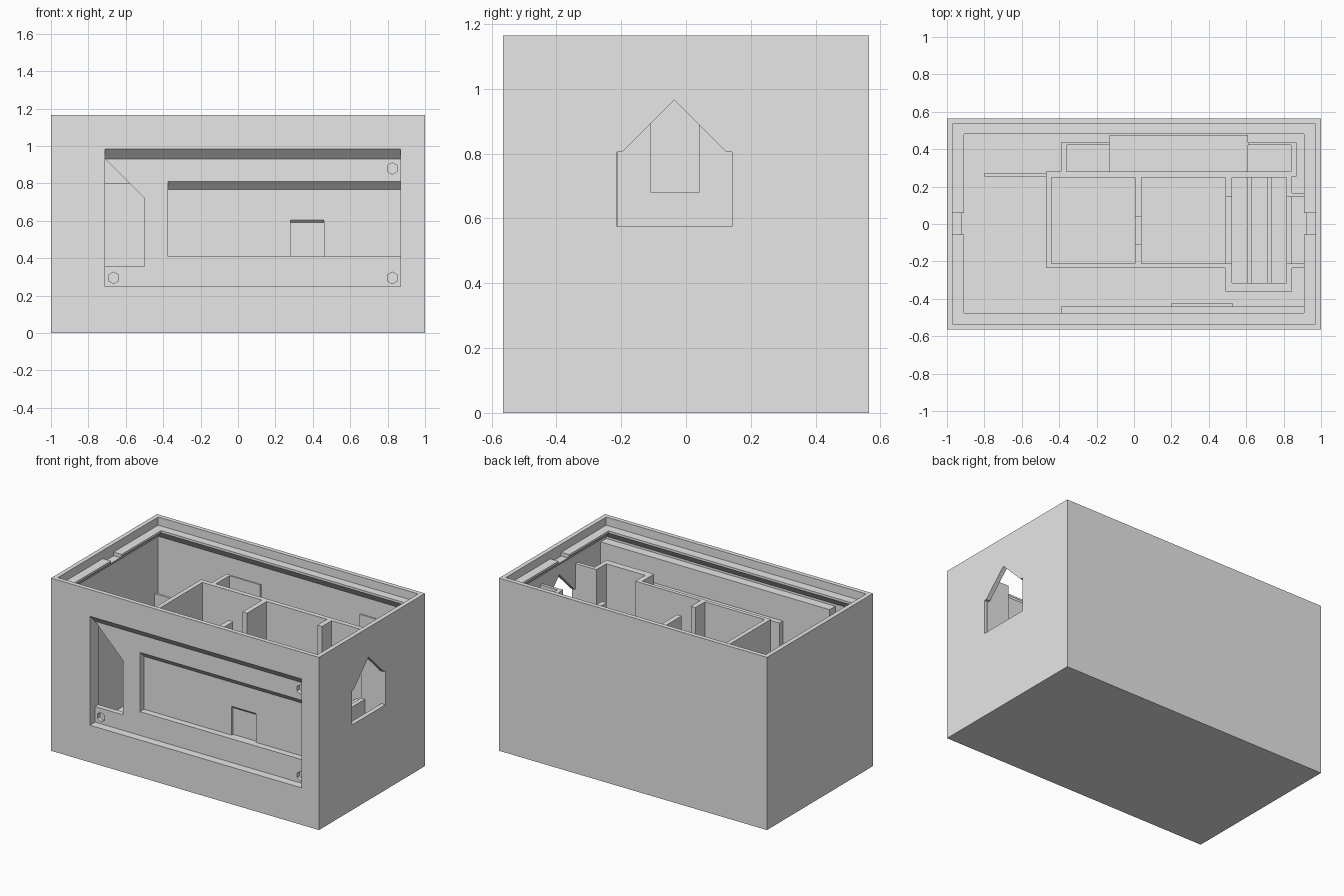
import bpy, bmesh, math
from mathutils import Vector

cube = bpy.data.objects.get("Cube")
if cube:
    bpy.data.objects.remove(cube, do_unlink=True)

grey = bpy.data.materials.new("plain grey")
grey.use_nodes = True
grey.diffuse_color = (0.8, 0.8, 0.8, 1)
grey.node_tree.nodes["Principled BSDF"].inputs["Base Color"].default_value = grey.diffuse_color


def loft(name, rings):
    """Closed solid through rings of equal point count."""
    bm = bmesh.new()
    rows = [[bm.verts.new(p) for p in ring] for ring in rings]
    n = len(rows[0])
    for low, high in zip(rows, rows[1:]):
        for i in range(n):
            j = (i + 1) % n
            bm.faces.new((low[i], low[j], high[j], high[i]))
    bm.faces.new(rows[0][::-1])
    bm.faces.new(rows[-1])
    bmesh.ops.recalc_face_normals(bm, faces=bm.faces)
    mesh = bpy.data.meshes.new(name)
    bm.to_mesh(mesh)
    bm.free()
    mesh.materials.append(grey)
    obj = bpy.data.objects.new(name, mesh)
    bpy.context.collection.objects.link(obj)
    return obj


def rect(hx, y0, y1, z):
    return [(-hx, y0, z), (hx, y0, z), (hx, y1, z), (-hx, y1, z)]


def box(name, x0, x1, y0, y1, z0, z1):
    return loft(name, [[(x0, y0, z), (x1, y0, z), (x1, y1, z), (x0, y1, z)] for z in (z0, z1)])


def prism_x(name, yz, x0, x1):
    return loft(name, [[(x, y, z) for y, z in yz] for x in (x0, x1)])


def prism_y(name, xz, y0, y1):
    return loft(name, [[(x, y, z) for x, z in xz] for y in (y0, y1)])


def combine(target, tool, operation):
    mod = target.modifiers.new("cut", "BOOLEAN")
    mod.operation, mod.object, mod.solver = operation, tool, "EXACT"
    with bpy.context.temp_override(object=target, active_object=target):
        bpy.ops.object.modifier_apply(modifier=mod.name)
    bpy.data.objects.remove(tool, do_unlink=True)


# Outer shell with a stepped rim and an overhanging inner lip
shell = box("outer_shell", -1, 1, -0.565, 0.565, 0, 1.165)
cavity = loft("cavity_cutter", [
    rect(0.97, -0.535, 0.535, 0.03),
    rect(0.97, -0.535, 0.535, 1.035),
    rect(0.91, -0.475, 0.48, 1.095),
    rect(0.91, -0.475, 0.48, 1.11),
    rect(0.97, -0.535, 0.535, 1.11),
    rect(0.97, -0.535, 0.535, 1.25)])
combine(shell, cavity, "DIFFERENCE")

# Notches in the lip at both ends
for side in (-1, 1):
    x0, x1 = sorted((side * 0.9, side * 0.97))
    combine(shell, box("notch_cutter", x0, x1, -0.055, 0.06, 1.085, 1.13), "DIFFERENCE")

# Thickened front wall behind the stepped recesses
for x0, x1, y1, z0, z1 in ((-0.74, 0.98, -0.475, 0.22, 1.02),
                           (-0.39, 0.98, -0.44, 0.38, 0.85),
                           (0.2, 0.53, -0.425, 0.39, 0.65)):
    combine(shell, box("front_backing", x0, x1, -0.55, y1, z0, z1), "UNION")

# Stepped front recesses, each with a sloped top
for x0, x1, z0, z1, y0, y1 in ((-0.71, 0.87, 0.25, 0.985, -0.565, -0.51),
                               (-0.375, 0.87, 0.41, 0.81, -0.51, -0.467),
                               (0.28, 0.46, 0.41, 0.605, -0.467, -0.452)):
    out = 0.02
    profile = [(y0 - out, z0), (y1, z0), (y1, z1 - (y1 - y0)), (y0 - out, z1 + out)]
    combine(shell, prism_x("recess_cutter", profile, x0, x1), "DIFFERENCE")

# Slanted opening through the front wall
opening = [(-0.71, 0.355), (-0.5, 0.355), (-0.5, 0.72), (-0.71, 0.93)]
combine(shell, prism_y("opening_cutter", opening, -0.53, -0.4), "DIFFERENCE")

# Hexagonal sockets in three corners of the recess
for x, z in ((-0.665, 0.295), (0.825, 0.295), (0.825, 0.88)):
    hexagon = [(x + 0.031 * math.sin(k * math.pi / 3), z + 0.031 * math.cos(k * math.pi / 3))
               for k in range(6)]
    combine(shell, prism_y("socket_cutter", hexagon, -0.53, -0.485), "DIFFERENCE")

# House-shaped window in the side wall
window = [(-0.213, 0.575), (0.142, 0.575), (0.142, 0.805), (0.125, 0.805),
          (-0.036, 0.966), (-0.197, 0.805), (-0.213, 0.805)]
combine(shell, prism_x("window_cutter", window, 0.94, 1.05), "DIFFERENCE")

# Full-height interior walls: name, x range, y range
FLOOR, TOP = 0.02, 0.975
for name, x0, x1, y0, y1 in (
        ("room_left_wall", -0.47, -0.44, -0.235, 0.28),
        ("room_back_wall", -0.44, 0.845, 0.248, 0.28),
        ("room_front_wall", -0.44, 0.49, -0.235, -0.21),
        ("room_front_wall_end", 0.845, 0.98, -0.235, -0.21),
        ("divider_rear", 0.005, 0.04, 0.04, 0.248),
        ("divider_front", 0.005, 0.04, -0.21, -0.108),
        ("bay_front_wall", 0.49, 0.845, -0.36, -0.315),
        ("bay_left_wall", 0.49, 0.525, -0.315, -0.21),
        ("bay_right_wall", 0.815, 0.845, -0.315, -0.21),
        ("bay_left_wall_rear", 0.49, 0.525, 0.145, 0.248),
        ("bay_right_wall_rear", 0.815, 0.845, 0.145, 0.248),
        ("bay_side_wall", 0.845, 0.98, 0.145, 0.165),
        ("annex_left_wall", -0.39, -0.36, 0.28, 0.435),
        ("annex_right_wall", 0.84, 0.87, 0.255, 0.435),
        ("annex_back_left", -0.36, -0.13, 0.422, 0.435),
        ("annex_back_right", 0.61, 0.84, 0.422, 0.435)):
    box(name, x0, x1, y0, y1, FLOOR, TOP)

# Lower interior pieces: sills, slats, screen and rear block
for name, x0, x1, y0, y1, top in (
        ("divider_sill", 0.005, 0.04, -0.108, 0.04, 0.68),
        ("bay_left_sill", 0.49, 0.525, -0.21, 0.145, 0.57),
        ("bay_right_sill", 0.815, 0.845, -0.21, 0.145, 0.57),
        ("bay_slat_left", 0.605, 0.63, -0.315, 0.248, 0.5),
        ("bay_slat_right", 0.71, 0.735, -0.315, 0.248, 0.5),
        ("side_screen", -0.8, -0.47, 0.255, 0.272, 0.8),
        ("rear_block", -0.13, 0.61, 0.28, 0.475, 0.85)):
    box(name, x0, x1, y0, y1, FLOOR, top)
